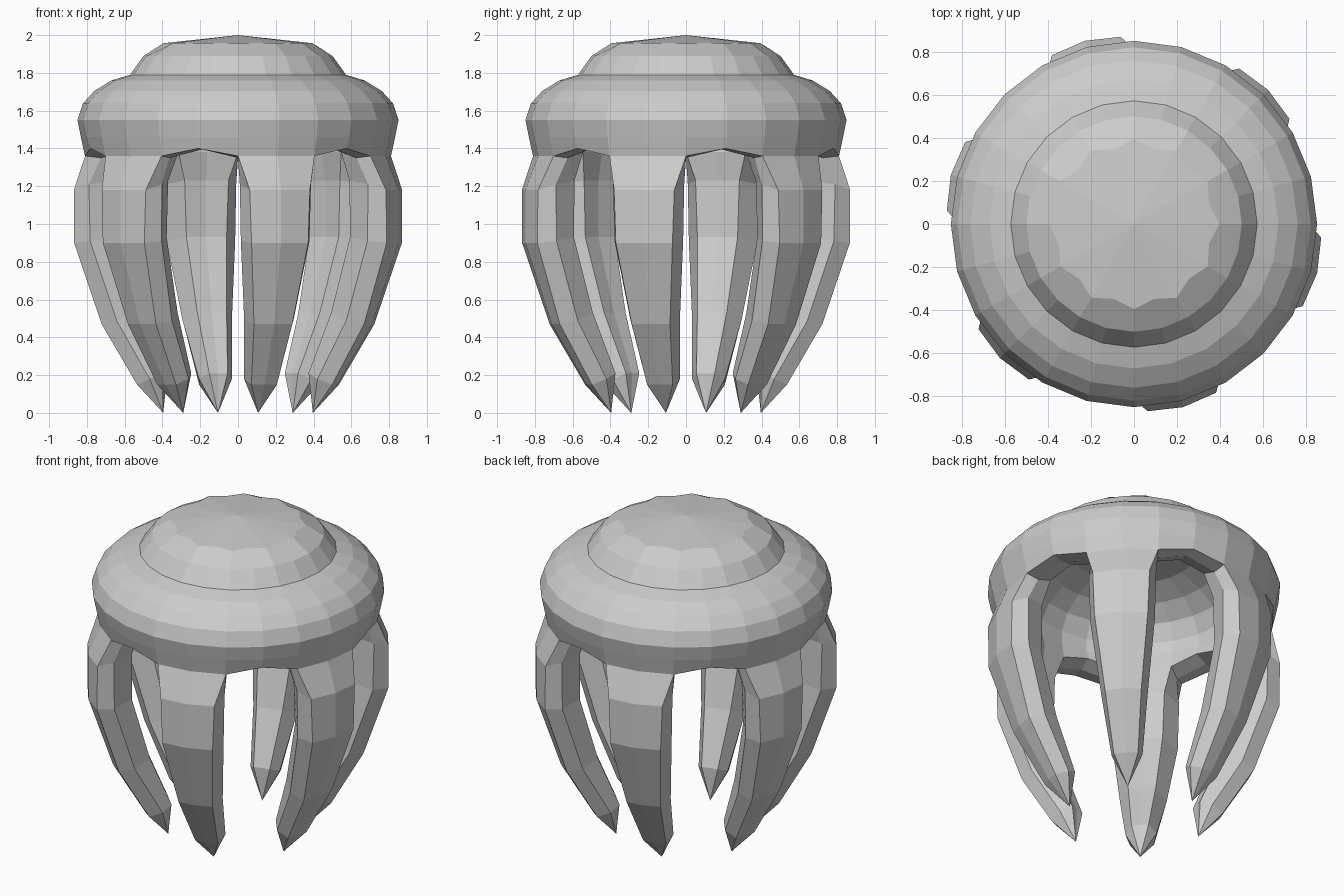
import bpy, bmesh
from math import sin, cos, pi, radians

if "Cube" in bpy.data.objects:
    bpy.data.objects.remove(bpy.data.objects["Cube"])

N = 24


def polar(r, ang, z):
    return (r * cos(ang), r * sin(ang), z)


def finish(bm, name):
    bmesh.ops.remove_doubles(bm, verts=bm.verts, dist=0.0005)
    bmesh.ops.recalc_face_normals(bm, faces=bm.faces)
    me = bpy.data.meshes.new(name)
    bm.to_mesh(me)
    bm.free()
    ob = bpy.data.objects.new(name, me)
    bpy.context.collection.objects.link(ob)
    return ob


def ring(bm, r, z):
    return [bm.verts.new(polar(r, 2 * pi * i / N, z)) for i in range(N)]


def bridge(bm, a, b, cols=range(N)):
    for i in cols:
        j = (i + 1) % N
        bm.faces.new((a[i], a[j], b[j], b[i]))


def fan(bm, a, z):
    c = bm.verts.new((0, 0, z))
    for i in range(N):
        bm.faces.new((a[i], a[(i + 1) % N], c))


def rim(bm, r, z_leg, z_arch):
    # lower edge rises to an arch midway between the legs
    return [bm.verts.new(polar(r, 2 * pi * i / N, z_arch if i % 4 == 1 else z_leg))
            for i in range(N)]


# Cap: raised crown with a scalloped top facet
bm = bmesh.new()
low, mid = ring(bm, 0.572, 1.79), ring(bm, 0.50, 1.89)
top = [bm.verts.new(polar(0.36 if i % 2 else 0.395, 2 * pi * i / N, 1.9594 if i % 2 else 1.957))
       for i in range(N)]
bridge(bm, low, mid)
bridge(bm, mid, top)
fan(bm, top, 2.0)
finish(bm, "crown_cap")

# Body: hollow bell with six legs growing from its rim
bm = bmesh.new()
outer = [ring(bm, r, z) for r, z in
         [(0.572, 1.79), (0.67, 1.76), (0.76, 1.705), (0.82, 1.64), (0.85, 1.55), (0.832, 1.46)]]
outer.append(rim(bm, 0.81, 1.36, 1.40))
inner = [ring(bm, r, z) for r, z in
         [(0.36, 1.80), (0.50, 1.74), (0.60, 1.66), (0.65, 1.56), (0.65, 1.48)]]
inner.append(rim(bm, 0.63, 1.38, 1.42))
under = rim(bm, 0.725, 1.35, 1.395)
for rings in (outer, inner):
    for a, b in zip(rings, rings[1:]):
        bridge(bm, a, b)
fan(bm, inner[0], 1.83)
gaps = [i for i in range(N) if i % 4 in (0, 1)]
bridge(bm, outer[-1], under, gaps)
bridge(bm, under, inner[-1], gaps)

# Leg rows: (radius, z, half width) at the outer face, side ridge and inner face
ROWS = [((0.88, 1.18, 0.165), (0.765, 1.21, 0.195), (0.655, 1.23, 0.12)),
        ((0.88, 0.90, 0.155), (0.76, 0.91, 0.188), (0.655, 0.93, 0.11)),
        ((0.735, 0.47, 0.105), (0.63, 0.49, 0.135), (0.54, 0.53, 0.08)),
        ((0.545, 0.15, 0.07), (0.46, 0.18, 0.09), (0.405, 0.21, 0.05))]
for k in range(6):
    c = 3 + 4 * k
    ang = radians(45 + 60 * k)

    def pt(r, t, z):
        return bm.verts.new((r * cos(ang) - t * sin(ang), r * sin(ang) + t * cos(ang), z))

    a, m, b = c - 1, c, (c + 1) % N
    o, n = outer[-1], inner[-1]
    prev = [o[a], o[m], o[b], under[b], n[b], n[m], n[a], under[a]]
    for (ro, zo, wo), (rm, zm, wm), (ri, zi, wi) in ROWS:
        do, di = wo * 0.15, wi * 0.1
        cur = [pt(ro - do, -wo, zo), pt(ro, 0, zo), pt(ro - do, wo, zo), pt(rm, wm, zm),
               pt(ri - di, wi, zi), pt(ri, 0, zi), pt(ri - di, -wi, zi), pt(rm, -wm, zm)]
        for i in range(8):
            j = (i + 1) % 8
            bm.faces.new((prev[i], prev[j], cur[j], cur[i]))
        prev = cur
    tip = pt(0.41, 0, 0.0)
    for i in range(8):
        bm.faces.new((prev[i], prev[(i + 1) % 8], tip))
finish(bm, "bell_with_legs")
